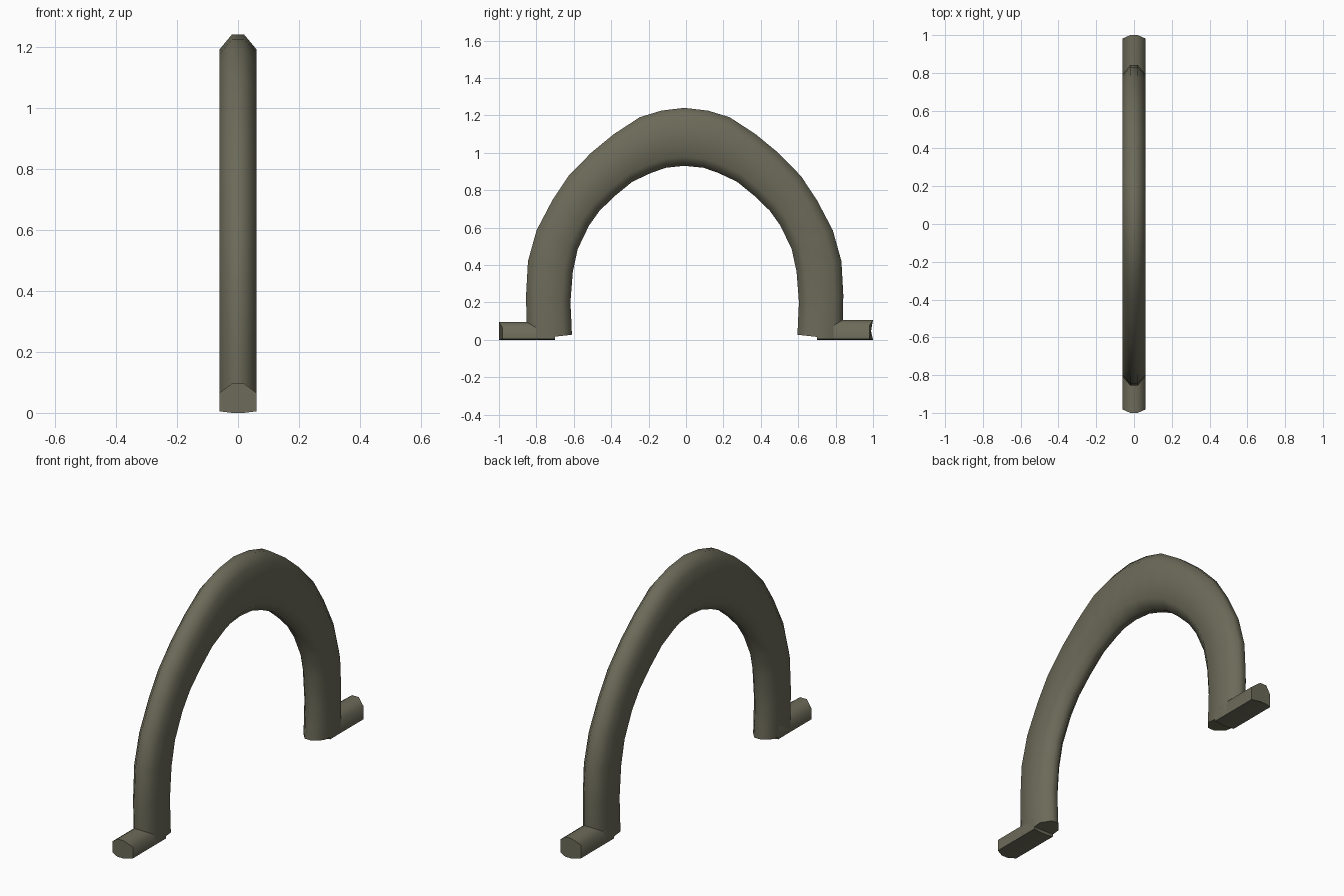
import bpy, bmesh, math
from mathutils import Vector

if "Cube" in bpy.data.objects:
    bpy.data.objects.remove(bpy.data.objects["Cube"])

mat = bpy.data.materials.new("olive_grey")
mat.diffuse_color = (0.15, 0.145, 0.1, 1)
mat.use_nodes = True
mat.node_tree.nodes["Principled BSDF"].inputs["Base Color"].default_value = mat.diffuse_color


def loft(name, rings):
    """Skin a list of equal-length closed rings and cap both ends."""
    bm = bmesh.new()
    loops = [[bm.verts.new(p) for p in ring] for ring in rings]
    n = len(loops[0])
    for a, b in zip(loops, loops[1:]):
        for i in range(n):
            j = (i + 1) % n
            bm.faces.new((a[i], a[j], b[j], b[i]))
    bm.faces.new(loops[0])
    bm.faces.new(loops[-1][::-1])
    bmesh.ops.recalc_face_normals(bm, faces=bm.faces)
    me = bpy.data.meshes.new(name)
    bm.to_mesh(me)
    bm.free()
    me.materials.append(mat)
    ob = bpy.data.objects.new(name, me)
    bpy.context.collection.objects.link(ob)
    bpy.ops.object.select_all(action='DESELECT')
    ob.select_set(True)
    bpy.context.view_layer.objects.active = ob
    bpy.ops.object.shade_smooth_by_angle(angle=math.radians(58))
    return ob


def octagon(outer, inner, half=0.06, flat=0.02, bevel=0.048):
    """Chamfered cross-section between an outer and an inner (y, z) point."""
    o, i = Vector((0, *outer)), Vector((0, *inner))
    d = (i - o).normalized() * bevel
    pts = [(o, flat), (o + d, half), (i - d, half), (i, flat)]
    right = [p + Vector((x, 0, 0)) for p, x in pts]
    left = [p - Vector((x, 0, 0)) for p, x in reversed(pts)]
    return right + left


# Arch: half outline from foot to crown as (outer, inner) pairs
half_arch = [((0.842, 0.0), (0.603, 0.027)), ((0.846, 0.10), (0.606, 0.10)),
             ((0.848, 0.24), (0.611, 0.20)), ((0.838, 0.42), (0.598, 0.365)),
             ((0.792, 0.585), (0.572, 0.485)), ((0.708, 0.745), (0.512, 0.61)),
             ((0.622, 0.875), (0.455, 0.69)), ((0.50, 1.0), (0.372, 0.77)),
             ((0.378, 1.10), (0.28, 0.845)), ((0.24, 1.19), (0.18, 0.892)),
             ((0.125, 1.225), (0.10, 0.92))]
shift = -0.007
crown = [((-0.01, 1.24), (-0.01, 0.93))]
right_side = [tuple((y + shift, z) for y, z in pair) for pair in half_arch]
left_side = [tuple((-y + shift, z) for y, z in pair) for pair in half_arch[::-1]]
loft("arch", [octagon(o, i) for o, i in right_side + crown + left_side])


# Feet: flat-bottomed bars with chamfered tops and clipped outer corners
def foot(name, side, top):
    section = [(0.06, 0.005), (0.06, top - 0.03), (0.02, top),
               (-0.02, top), (-0.06, top - 0.03), (-0.06, 0.005),
               (-0.02, 0.0), (0.02, 0.0)]
    start = [(x, side * 0.70, z) for x, z in section]
    end = [(x, side * (1.0 if abs(x) < 0.03 else 0.982), z) for x, z in section]
    loft(name, [start, end])


foot("front_foot", -1, 0.096)
foot("back_foot", 1, 0.107)
